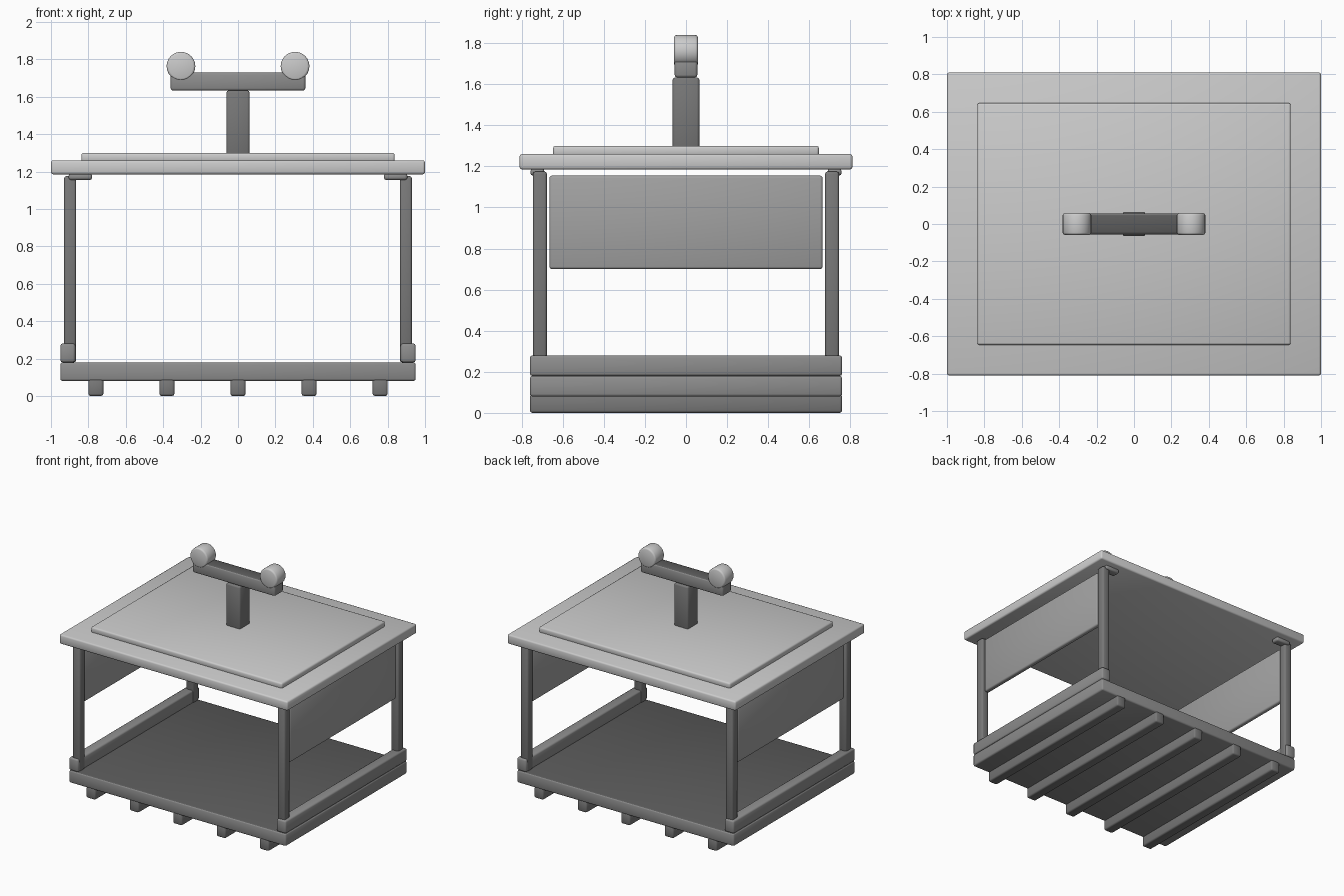
import bpy
import math

if "Cube" in bpy.data.objects:
    bpy.data.objects.remove(bpy.data.objects["Cube"])


def grey(name, v):
    m = bpy.data.materials.new(name)
    m.diffuse_color = (v, v, v, 1)
    m.use_nodes = True
    m.node_tree.nodes["Principled BSDF"].inputs["Base Color"].default_value = m.diffuse_color
    return m


LIGHT = grey("light_grey", 0.57)
MID = grey("mid_grey", 0.36)
DIM = grey("dim_grey", 0.27)
DARK = grey("dark_grey", 0.19)
DEEP = grey("deep_grey", 0.107)


def finish(ob, name, bevel, mat, top=None):
    """Name and colour the part, round its edges and shade it smooth."""
    ob.name = name
    bpy.ops.object.transform_apply(location=False, rotation=True, scale=True)
    ob.data.materials.append(mat)
    if top:
        ob.data.materials.append(top)
        for p in ob.data.polygons:
            p.material_index = int(p.normal.z > 0.9)
    mod = ob.modifiers.new("Bevel", 'BEVEL')
    mod.width = bevel
    mod.segments = 2
    mod.limit_method = 'ANGLE'
    mod.angle_limit = math.radians(40)
    bpy.ops.object.shade_smooth()
    return ob


def box(name, x, y, z, mat, bevel=0.012, top=None):
    """Bevelled box from (min, max) ranges on each axis."""
    bpy.ops.mesh.primitive_cube_add(
        size=1, location=[(r[0] + r[1]) / 2 for r in (x, y, z)])
    ob = bpy.context.object
    ob.scale = [r[1] - r[0] for r in (x, y, z)]
    return finish(ob, name, bevel, mat, top)


def span(sign, a, b):
    """Range mirrored to the chosen side."""
    return (a, b) if sign > 0 else (-b, -a)


# Skids under the base
for i in range(5):
    cx = -0.76 + 0.38 * i
    box(f"skid_{i + 1}", (cx - 0.04, cx + 0.04), (-0.76, 0.76), (0, 0.09), DARK)

# Base board
box("base_board", (-0.95, 0.95), (-0.76, 0.76), (0.08, 0.18), DIM, top=DEEP)

for sx, side in ((-1, "left"), (1, "right")):
    # Side rails and hanging side panels
    box(f"{side}_rail", span(sx, 0.87, 0.95), (-0.76, 0.76), (0.18, 0.28), DIM)
    box(f"{side}_panel", span(sx, 0.88, 0.92), (-0.665, 0.665), (0.7, 1.155), MID)
    for sy, end in ((-1, "front"), (1, "back")):
        # Corner posts and the small brackets at their tops
        box(f"{end}_{side}_post", span(sx, 0.865, 0.93),
            span(sy, 0.677, 0.745), (0.18, 1.175), DARK)
        box(f"{end}_{side}_bracket", span(sx, 0.78, 0.905),
            span(sy, 0.69, 0.757), (1.155, 1.19), DIM)
    # Round knob on the handle bar, axis front to back
    bpy.ops.mesh.primitive_cylinder_add(
        vertices=24, radius=0.077, depth=0.116,
        location=(sx * 0.305, 0, 1.763), rotation=(math.pi / 2, 0, 0))
    finish(bpy.context.object, f"{side}_knob", 0.012, LIGHT)

# Roof slab with raised panel
box("roof", (-1, 1), (-0.81, 0.81), (1.185, 1.26), LIGHT)
box("roof_panel", (-0.838, 0.838), (-0.647, 0.647), (1.25, 1.3), LIGHT)

# Handle stem and bar
box("handle_stem", (-0.062, 0.062), (-0.065, 0.065), (1.28, 1.633), DARK)
box("handle_bar", (-0.36, 0.36), (-0.055, 0.055), (1.633, 1.73), DIM, top=DEEP)
